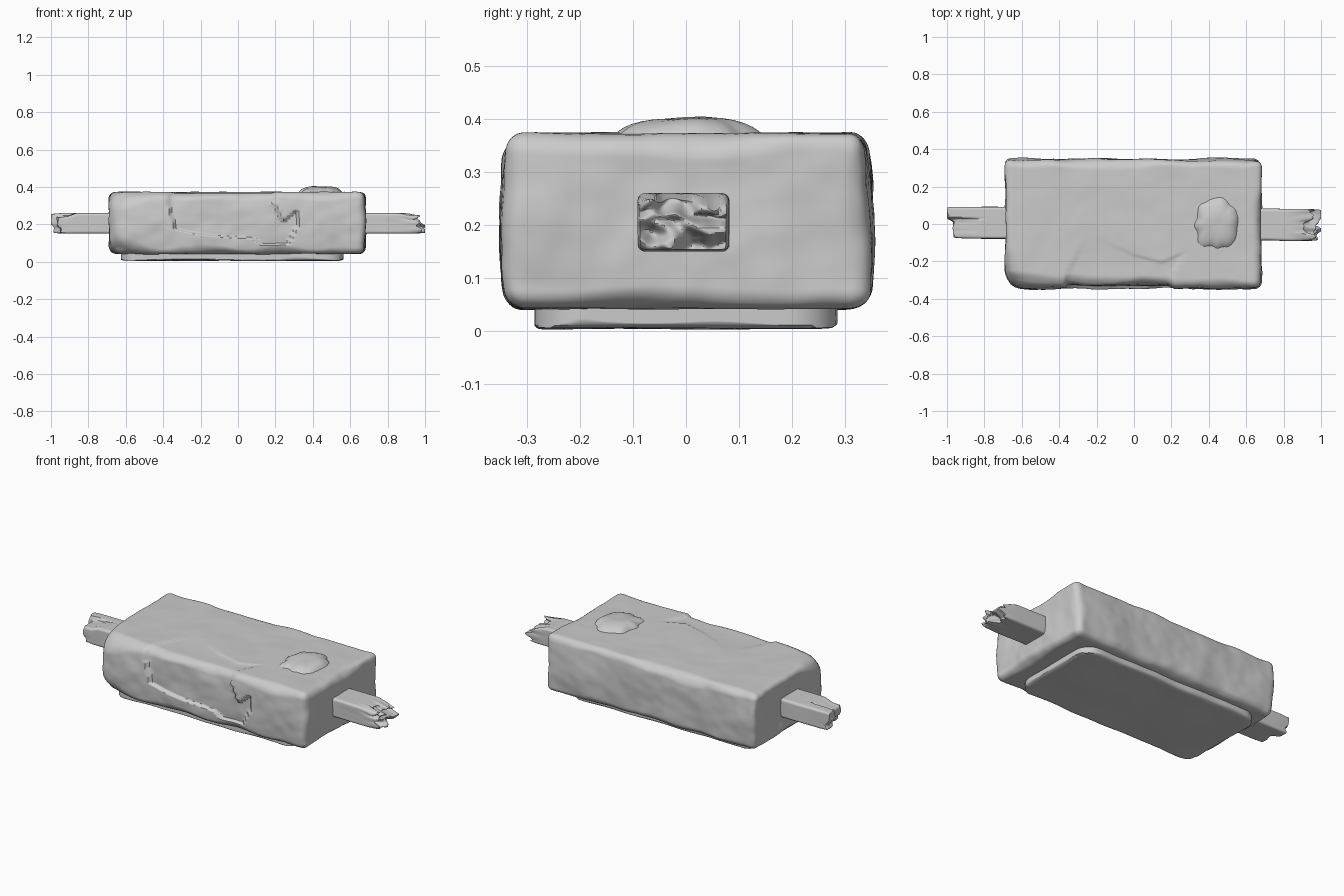
import bpy, bmesh, math
from mathutils import Vector, noise

if "Cube" in bpy.data.objects:
    bpy.data.objects.remove(bpy.data.objects["Cube"])


def finish(name, bm, angle=40):
    bmesh.ops.recalc_face_normals(bm, faces=bm.faces)
    me = bpy.data.meshes.new(name)
    bm.to_mesh(me)
    bm.free()
    ob = bpy.data.objects.new(name, me)
    bpy.context.collection.objects.link(ob)
    bpy.ops.object.select_all(action='DESELECT')
    ob.select_set(True)
    bpy.context.view_layer.objects.active = ob
    bpy.ops.object.shade_smooth_by_angle(angle=math.radians(angle))
    return ob


def worn_box(name, lo, hi, cuts, radius, shape):
    """Dense rounded box; radius(p) varies the edge wear, shape(p) sculpts it."""
    lo, hi = Vector(lo), Vector(hi)
    mid, half = (lo + hi) / 2, (hi - lo) / 2
    bm = bmesh.new()
    bmesh.ops.create_cube(bm, size=2)
    bmesh.ops.subdivide_edges(bm, edges=bm.edges[:], cuts=cuts, use_grid_fill=True)
    for v in bm.verts:
        p = Vector([v.co[i] * half[i] for i in range(3)])
        r = min(radius(p + mid), min(half) * 0.95)
        q = Vector([max(-(half[i] - r), min(half[i] - r, p[i])) for i in range(3)])
        d = p - q
        if d.length > r:
            p = q + d.normalized() * r
        v.co = shape(p + mid)
    return finish(name, bm)


def rough(p, scale, amount):
    return noise.noise_vector(p * scale) * amount


def smooth(t):
    t = max(0.0, min(1.0, t))
    return t * t * (3 - 2 * t)


def inside(x, y, poly):
    """Soft polygon mask: 0 outside, 1 once well inside."""
    hit, dist = False, 9.0
    for (ax, ay), (bx, by) in zip(poly, poly[1:] + poly[:1]):
        if (ay > y) != (by > y) and x < (bx - ax) * (y - ay) / (by - ay) + ax:
            hit = not hit
        t = ((x - ax) * (bx - ax) + (y - ay) * (by - ay)) / ((bx - ax) ** 2 + (by - ay) ** 2)
        t = max(0, min(1, t))
        dist = min(dist, math.hypot(x - ax - t * (bx - ax), y - ay - t * (by - ay)))
    return smooth(dist / 0.012) if hit else 0.0


# Main stone block with a broken-away layer on the front and top edge
FRONT_CHIP = [(-.37, .45), (-.375, .3), (-.34, .17), (-.25, .15), (-.1, .13), (.08, .12),
              (.13, .085), (.27, .09), (.33, .2), (.32, .29), (.24, .22), (.2, .31), (.21, .45)]
TOP_CHIP = [(-.38, -.5), (-.35, -.24), (-.25, -.04), (0, -.16), (.15, -.2), (.28, -.14), (.2, -.28), (.21, -.5)]


def block_radius(p):
    r = 0.04 + 0.025 * noise.noise(p * 5)
    corner = math.hypot(p.x + 0.69, p.y + 0.34)
    return max(0.015, r + 0.06 * smooth(1 - corner / 0.3))


def block_shape(p):
    n = rough(p, 6, 0.009) + rough(p, 16, 0.003)
    n.z *= 0.35
    q = p + n
    bulge = 0.013 * math.cos((p.z - 0.2) / 0.17 * math.pi / 2)
    q.y += bulge * smooth((abs(p.y) - 0.25) / 0.08) * (1 if p.y > 0 else -1)
    if p.y < -0.27:
        q.y += 0.018 * inside(q.x, q.z, FRONT_CHIP)
    if p.z > 0.33:
        q.z -= 0.006 * inside(q.x, q.y, TOP_CHIP) * smooth((-0.04 - q.y) / 0.2)
    return q


worn_box("stone_block", (-.687, -.335, .042), (.68, .337, .373), 84, block_radius, block_shape)


# Thin slab under the block
def slab_shape(p):
    n = rough(p, 5, 0.012)
    n.z *= 0.35
    q = p + n
    c = math.hypot(max(0, abs(q.x + 0.03) - 0.5), max(0, abs(q.y) - 0.19))
    if c > 0.095:
        f = 0.095 / c
        sx, sy = (1 if q.x > -0.03 else -1), (1 if q.y > 0 else -1)
        if abs(q.x + 0.03) > 0.5:
            q.x = -0.03 + sx * (0.5 + (abs(q.x + 0.03) - 0.5) * f)
        if abs(q.y) > 0.19:
            q.y = sy * (0.19 + (abs(q.y) - 0.19) * f)
    q.z = max(0.0, q.z)
    return q


worn_box("base_slab", (-.63, -.29, .006), (.57, .285, .08), 44, lambda p: 0.02, slab_shape)


# Wooden beam through the block, with splintered ends
def beam_shape(p):
    q = p.copy()
    q.y += -0.007 * p.x + rough(p, 5, 0.003).y
    t = smooth((abs(p.x) - 0.66) / 0.3)
    if p.x < 0:
        short = 0.05 * smooth((0.03 - p.y) / 0.03) + 0.025 * smooth((0.22 - p.z) / 0.05)
        short *= 0.7
        short += 0.012 * noise.noise(Vector((3, p.y * 40, p.z * 30)))
        q.x += t * short
        if p.z > 0.2:
            split = smooth((0.03 - p.y) / 0.012) * smooth((-0.87 - q.x) / 0.02)
            q.z -= 0.018 * split
    else:
        jag = noise.noise(Vector((7, p.y * 28, p.z * 34)))
        q.x -= t * (0.03 + 0.06 * jag + 0.03 * smooth((p.z - 0.2) / 0.05))
        end = smooth((q.x - 0.86) / 0.1)
        q.z -= end * smooth((p.z - 0.2) / 0.05) * (0.018 + 0.03 * noise.noise(Vector((p.x * 9, p.y * 25, 2))))
    q.x = max(-1, min(1, q.x))
    return q


worn_box("wooden_beam", (-1, -.084, .15), (1, .086, .26), 36, lambda p: 0.014, beam_shape)

# Raised stone flake lying on the top
bm = bmesh.new()
segments, rings = 64, 10
loops = []
for k in range(rings + 1):
    f = math.cos(k / rings * math.pi / 2) if k < rings else 0.03
    ring = []
    for i in range(segments):
        a = i / segments * math.tau
        edge = 1 + 0.22 * noise.noise(Vector((math.cos(a) * 2.2, math.sin(a) * 2.2, 5)))
        x = 0.445 + 0.125 * f * edge * math.cos(a)
        y = 0.15 * f * edge * math.sin(a)
        z = 0.36 + (0.044 - 0.035 * abs(y - 0.03) * 2) * (1 - f ** 5)
        z += 0.003 * noise.noise(Vector((x * 14, y * 14, 1)))
        ring.append(bm.verts.new((x, y, z)))
    loops.append(ring)
for a, b in zip(loops, loops[1:]):
    for i in range(segments):
        j = (i + 1) % segments
        bm.faces.new((a[i], a[j], b[j], b[i]))
bm.faces.new(loops[-1])
finish("top_flake", bm)
